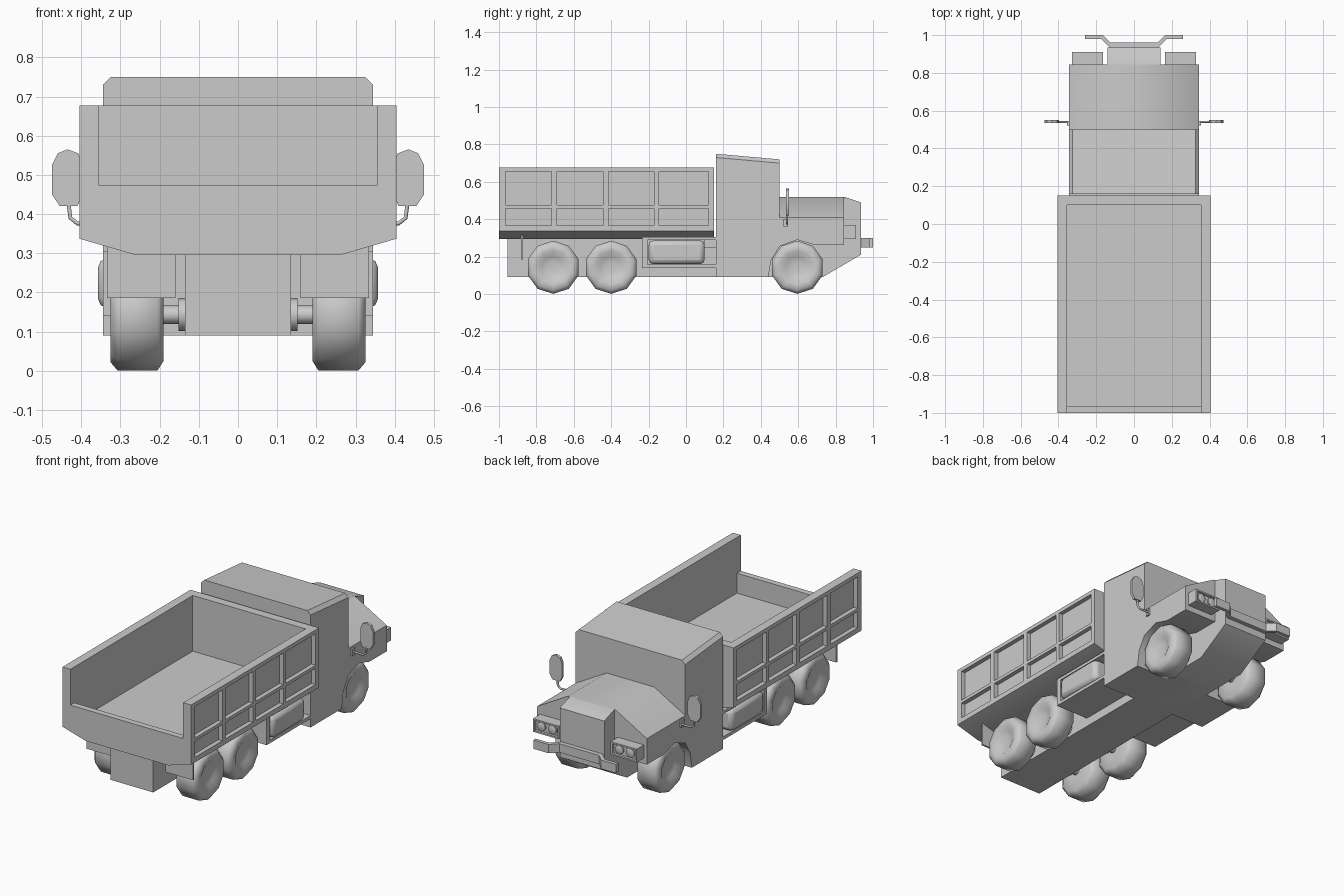
import bpy
import bmesh
import math
from mathutils import Vector, Matrix

old = bpy.data.objects.get("Cube")
if old:
    bpy.data.objects.remove(old)

grey = bpy.data.materials.new("plain_grey")
grey.use_nodes = True
GREY = (0.6, 0.6, 0.6, 1)
grey.diffuse_color = GREY
grey.node_tree.nodes["Principled BSDF"].inputs["Base Color"].default_value = GREY


def finish(name, bm, mirror=False, angle=40):
    bmesh.ops.recalc_face_normals(bm, faces=bm.faces)
    mesh = bpy.data.meshes.new(name)
    bm.to_mesh(mesh)
    bm.free()
    mesh.materials.append(grey)
    ob = bpy.data.objects.new(name, mesh)
    bpy.context.collection.objects.link(ob)
    if mirror:
        ob.modifiers.new("Mirror", 'MIRROR')
    bpy.ops.object.select_all(action='DESELECT')
    ob.select_set(True)
    bpy.context.view_layer.objects.active = ob
    bpy.ops.object.shade_smooth_by_angle(angle=math.radians(angle))
    return ob


def add_prism(bm, pts, axis, lo, hi):
    """Extrude a 2D outline along one axis from lo to hi."""
    def place(p, d):
        return {'x': (d, p[0], p[1]), 'y': (p[0], d, p[1]), 'z': (p[0], p[1], d)}[axis]
    face = bm.faces.new([bm.verts.new(place(p, lo)) for p in pts])
    out = bmesh.ops.extrude_face_region(bm, geom=[face])
    shift = Vector(place((0, 0), hi - lo))
    for v in out["geom"]:
        if isinstance(v, bmesh.types.BMVert):
            v.co += shift


def add_box(bm, x, y, z):
    add_prism(bm, [(x[0], y[0]), (x[1], y[0]), (x[1], y[1]), (x[0], y[1])], 'z', *z)


def prism(name, pts, axis, lo, hi, mirror=False):
    bm = bmesh.new()
    add_prism(bm, pts, axis, lo, hi)
    return finish(name, bm, mirror)


def box(name, x, y, z, mirror=False, bevel=0):
    bm = bmesh.new()
    add_box(bm, x, y, z)
    ob = finish(name, bm, mirror)
    if bevel:
        mod = ob.modifiers.new("Bevel", 'BEVEL')
        mod.width, mod.segments = bevel, 2
    return ob


def lathe(name, profile, centre, axis, sides, mirror=True, angle=40):
    """Spin (offset, radius) pairs around an axis through centre."""
    bm = bmesh.new()
    turn = Matrix.Rotation(math.pi / 2, 3, 'Z') if axis == 'y' else Matrix.Identity(3)
    rings = []
    for d, r in profile:
        ring = []
        for i in range(sides):
            a = math.tau * i / sides
            p = turn @ Vector((d, r * math.sin(a), r * math.cos(a)))
            ring.append(bm.verts.new(p + Vector(centre)))
        rings.append(ring)
    for a, b in zip(rings, rings[1:]):
        for i in range(sides):
            j = (i + 1) % sides
            bm.faces.new((a[i], a[j], b[j], b[i]))
    bm.faces.new(rings[0])
    bm.faces.new(rings[-1])
    return finish(name, bm, mirror, angle)


# Dump bed: floor, end walls, side walls with ribs
prism("bed_floor", [(-.26, .295), (.26, .295), (.405, .337), (.405, .36),
                    (-.405, .36), (-.405, .337)], 'y', -1, .15)
box("bed_tail_wall", (-.37, .37), (-1, -.965), (.35, .473))
box("bed_front_wall", (-.37, .37), (.1, .15), (.35, .677))
box("bed_side_panel", (.355, .38), (-1, .15), (.35, .677), True)
bm = bmesh.new()
for z in ((.35, .366), (.458, .476), (.655, .677)):
    add_box(bm, (.375, .405), (-1, .15), z)
for y in ((-1, -.965), (-.72, -.69), (-.445, -.415), (-.17, -.145), (.12, .15)):
    add_box(bm, (.375, .405), y, (.355, .67))
finish("bed_side_ribs", bm, True)

# Chassis and underside
box("chassis", (-.135, .135), (-.955, .5), (.09, .3))
box("mud_flap", (.16, .335), (-.882, -.872), (.185, .325), True)
lathe("tail_light", [(0, .027), (.012, .027), (.02, .018)], (.1, -.953, .173), 'y', 10)
box("chassis_link", (.21, .29), (.1, .17), (.25, .3), True)

# Side tanks and their carriers
box("tank", (.17, .358), (-.2, .1), (.16, .287), True, .025)
bm = bmesh.new()
add_box(bm, (.13, .345), (-.235, .16), (.14, .158))
add_box(bm, (.13, .345), (-.235, -.207), (.14, .305))
add_box(bm, (.13, .345), (-.235, .16), (.288, .305))
finish("tank_carrier", bm, True)

# Cab with a forward sloping roof
cab = prism("cab", [(-.345, .4), (.345, .4), (.345, .73), (.325, .75),
                    (-.325, .75), (-.345, .73)], 'y', .16, .5)
for v in cab.data.vertices:
    if v.co.y > .4 and v.co.z > .7:
        v.co.z -= .03

# Cab lower side with wheel arch, hood and nose
prism("cab_fender", [(.16, .09), (.44, .09), (.455, .18), (.5, .255), (.595, .29),
                     (.69, .262), (.845, .262), (.845, .41), (.16, .41)],
      'x', .13, .345, True)
prism("hood", [(-.345, .41), (.345, .41), (.15, .52), (-.15, .52)], 'y', .5, .845)
prism("nose", [(.16, .09), (.73, .09), (.935, .21), (.935, .49), (.845, .52),
               (.16, .52)], 'x', -.14, .14)

# Front bumper
prism("bumper", [(0, .935), (.13, .935), (.175, .98), (.26, .98), (.26, 1),
                 (.165, 1), (.125, .96), (0, .96)], 'z', .25, .3, True)

# Headlight housings, each with two lamps
bm = bmesh.new()
add_box(bm, (.163, .327), (.84, .895), (.295, .37))
for x in ((.163, .173), (.317, .327)):
    add_box(bm, x, (.89, .91), (.295, .37))
for z in ((.295, .304), (.361, .37)):
    add_box(bm, (.163, .327), (.89, .91), z)
finish("headlight_housing", bm, True)
for x in (.21, .28):
    lathe("headlight_lamp", [(0, .026), (.01, .026), (.014, .015)],
          (x, .893, .333), 'y', 10)

# Wing mirrors on bent arms
prism("wing_mirror", [(.41, .42), (.455, .42), (.475, .45), (.475, .525), (.46, .555),
                      (.435, .565), (.408, .555), (.396, .525), (.396, .45)],
      'y', .535, .55, True)
box("mirror_bracket", (.34, .355), (.522, .546), (.36, .4), True)
for side, word in ((1, "left"), (-1, "right")):
    curve = bpy.data.curves.new("mirror_arm", 'CURVE')
    curve.dimensions = '3D'
    curve.bevel_depth, curve.bevel_resolution = .006, 1
    curve.use_fill_caps = True
    curve.materials.append(grey)
    path = [(.345, .378), (.41, .376), (.428, .39), (.433, .43)]
    line = curve.splines.new('POLY')
    line.points.add(len(path) - 1)
    for point, (x, z) in zip(line.points, path):
        point.co = (side * x, .54, z, 1)
    arm = bpy.data.objects.new("mirror_arm_" + word, curve)
    bpy.context.collection.objects.link(arm)

# Wheels, axles and hub plates
tyre = [(.19, .06), (.19, .118), (.205, .142), (.308, .142), (.325, .122),
        (.325, .09), (.308, .06), (.303, .025)]
for name, y in (("rear", -.71), ("middle", -.4), ("front", .595)):
    lathe(name + "_wheel", tyre, (0, y, .143), 'x', 10, angle=60)
    lathe(name + "_axle", [(.1, .024), (.2, .024)], (0, y, .143), 'x', 10)
    lathe(name + "_hub_plate", [(.13, .042), (.152, .042)], (0, y, .143), 'x', 10)
